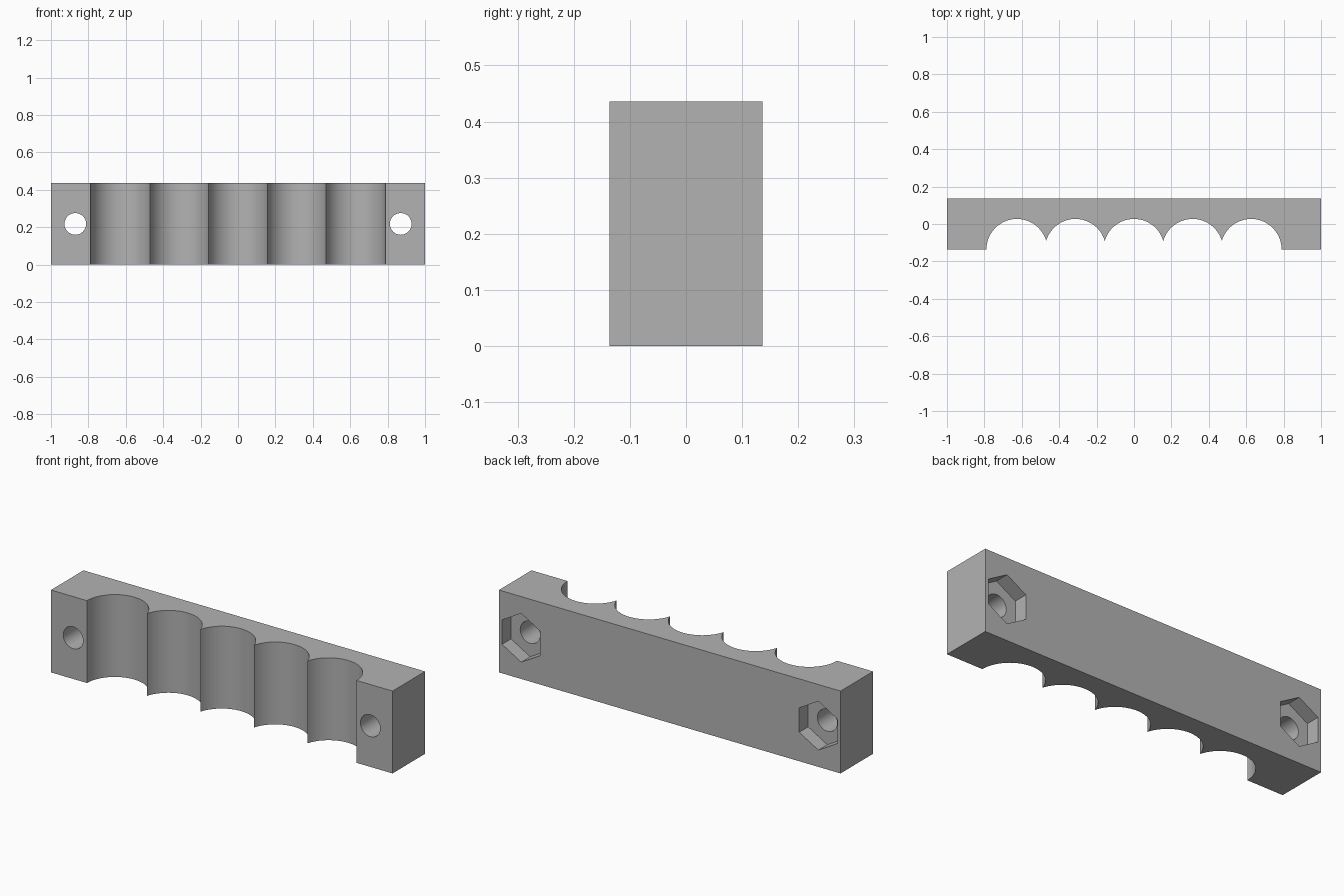
import bpy, bmesh
from math import sin, cos, pi, acos
from mathutils import Vector

cube = bpy.data.objects.get("Cube")
if cube:
    bpy.data.objects.remove(cube, do_unlink=True)

# Overall sizes
HALF_X, HALF_Y, HEIGHT = 1.0, 0.136, 0.436
GROOVE_R, PITCH, GROOVES = 0.163, 0.313, 5
BOLT_X, BOLT_R = 0.87, 0.058
NUT_R, NUT_DEPTH = 0.129, 0.075

grey = bpy.data.materials.new("plain grey")
grey.use_nodes = True
colour = (0.45, 0.45, 0.45, 1)
grey.diffuse_color = colour
grey.node_tree.nodes["Principled BSDF"].inputs["Base Color"].default_value = colour


def prism(name, points, direction):
    """Extrude a closed outline into a solid."""
    bm = bmesh.new()
    face = bm.faces.new([bm.verts.new(p) for p in points])
    result = bmesh.ops.extrude_face_region(bm, geom=[face], use_keep_orig=True)
    moved = [g for g in result["geom"] if isinstance(g, bmesh.types.BMVert)]
    bmesh.ops.translate(bm, verts=moved, vec=Vector(direction))
    bmesh.ops.recalc_face_normals(bm, faces=bm.faces)
    mesh = bpy.data.meshes.new(name)
    bm.to_mesh(mesh)
    bm.free()
    mesh.materials.append(grey)
    obj = bpy.data.objects.new(name, mesh)
    bpy.context.collection.objects.link(obj)
    return obj


def ring(x, y, radius, sides):
    """Upright polygon facing along y, with a corner at the top."""
    return [(x + radius * sin(2 * pi * i / sides), y,
             HEIGHT / 2 + radius * cos(2 * pi * i / sides)) for i in range(sides)]


# Block outline: back edge, then the scalloped front edge
outline = [(HALF_X, -HALF_Y, 0), (HALF_X, HALF_Y, 0),
           (-HALF_X, HALF_Y, 0), (-HALF_X, -HALF_Y, 0)]
cusp = acos(PITCH / 2 / GROOVE_R)
steps = 36
for g in range(GROOVES):
    centre = (g - (GROOVES - 1) / 2) * PITCH
    start = pi if g == 0 else pi - cusp
    end = 0 if g == GROOVES - 1 else cusp
    for i in range(steps + 1):
        if g > 0 and i == 0:
            continue  # shared ridge point
        a = start + (end - start) * i / steps
        outline.append((centre + GROOVE_R * cos(a), -HALF_Y + GROOVE_R * sin(a), 0))
block = prism("grooved_clamp_block", outline, (0, 0, HEIGHT))

# Bolt holes right through, and hexagonal nut pockets in the back
cutters = []
for side, x in (("left", BOLT_X), ("right", -BOLT_X)):
    cutters.append(prism(side + "_bolt_hole_cutter",
                         ring(x, -HALF_Y - 0.1, BOLT_R, 48), (0, 2 * HALF_Y + 0.2, 0)))
    cutters.append(prism(side + "_nut_pocket_cutter",
                         ring(x, HALF_Y - NUT_DEPTH, NUT_R, 6), (0, NUT_DEPTH + 0.1, 0)))

bpy.ops.object.select_all(action="DESELECT")
block.select_set(True)
bpy.context.view_layer.objects.active = block
for cutter in cutters:
    cutter.hide_render = True
    mod = block.modifiers.new(cutter.name, "BOOLEAN")
    mod.operation = "DIFFERENCE"
    mod.solver = "EXACT"
    mod.object = cutter
    bpy.ops.object.modifier_apply(modifier=mod.name)
for cutter in cutters:
    bpy.data.objects.remove(cutter, do_unlink=True)

# Smooth grooves and holes, crisp edges elsewhere
bpy.ops.object.shade_smooth_by_angle(angle=pi / 6)
